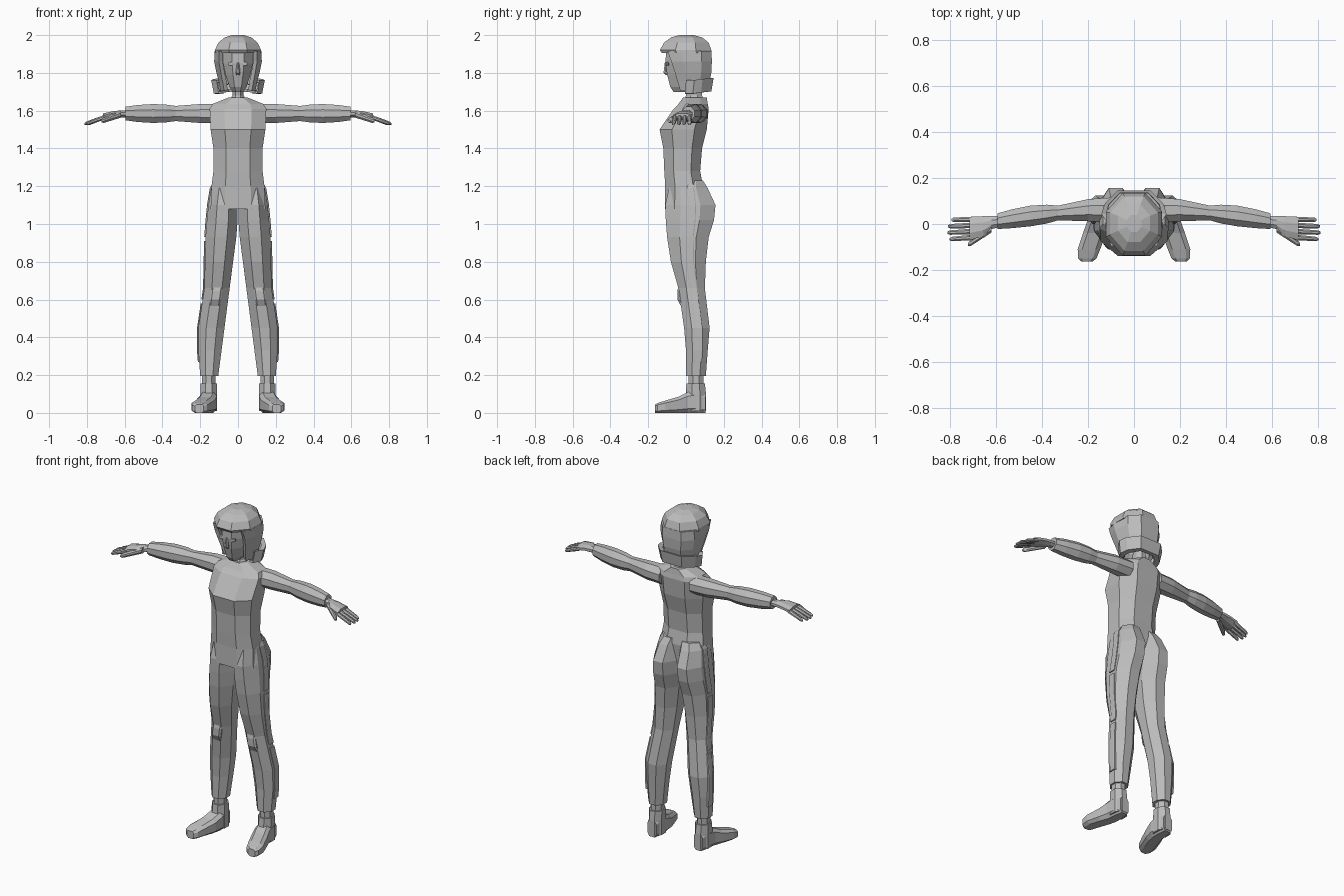
import bpy, bmesh
from mathutils import Vector

cube = bpy.data.objects.get("Cube")
if cube:
    bpy.data.objects.remove(cube, do_unlink=True)

grey = bpy.data.materials.new("plain_grey")
grey.use_nodes = True
colour = (0.5, 0.5, 0.5, 1)
grey.diffuse_color = colour
grey.node_tree.nodes["Principled BSDF"].inputs["Base Color"].default_value = colour


def finish(name, bm, mirror=False):
    mesh = bpy.data.meshes.new(name)
    bm.to_mesh(mesh)
    bm.free()
    mesh.materials.append(grey)
    part = bpy.data.objects.new(name, mesh)
    bpy.context.collection.objects.link(part)
    if mirror:
        modifier = part.modifiers.new("mirror", "MIRROR")
        modifier.use_mirror_merge = False
    return part


def bridge(bm, rings, closed):
    for upper, lower in zip(rings, rings[1:]):
        count = len(upper)
        for i in range(count if closed else count - 1):
            j = (i + 1) % count
            bm.faces.new((upper[i], upper[j], lower[j], lower[i]))


def loft(name, axis, sections, chamfer=0.3, mirror=False):
    """Join chamfered rectangles, each given as (position, centre, half size), along an axis."""
    bm = bmesh.new()
    inner = 1 - 2 * chamfer
    corners = [(-inner, -1), (inner, -1), (1, -inner), (1, inner),
               (inner, 1), (-inner, 1), (-1, inner), (-1, -inner)]
    rings = []
    for position, centre, half in sections:
        ring = []
        for u, v in corners:
            point = [centre[0] + half[0] * u, centre[1] + half[1] * v]
            point.insert("xyz".index(axis), position)
            ring.append(bm.verts.new(point))
        rings.append(ring)
    bridge(bm, rings, closed=True)
    bm.faces.new(rings[0])
    bm.faces.new(rings[-1])
    bmesh.ops.recalc_face_normals(bm, faces=bm.faces[:])
    return finish(name, bm, mirror)


def span(z, left, right, front, back):
    """Horizontal section from its four limits."""
    return z, ((left + right) / 2, (front + back) / 2), ((right - left) / 2, (back - front) / 2)


def centred(rows):
    """Sections symmetrical about the body from (height, half width, front, back)."""
    return [span(z, -width, width, front, back) for z, width, front, back in rows]


def digit(name, start, end, radius):
    """Drooping finger tapering from the palm to its tip."""
    start, end = Vector(start), Vector(end)
    sections = []
    for along, size in ((0, 1), (0.5, 0.9), (0.9, 0.8), (1, 0.4)):
        point = start.lerp(end, along)
        sections.append((point.x, point.yz, (radius * size, radius * size)))
    loft(name, "x", sections, mirror=True)


def horseshoe(name, rows, thickness):
    """Band open at the front from (height, half width, front, back, lift at the back)."""
    bm = bmesh.new()
    rings = []
    for z, width, front, back, lift in rows:
        side = [(0.8 * width, front, z), (width, front + (back - front) * 0.3, z),
                (0.9 * width, back * 0.6, z + lift / 2), (width / 2, back, z + lift)]
        points = [(-x, y, height) for x, y, height in side] + side[::-1]
        rings.append([bm.verts.new(point) for point in points])
    bridge(bm, rings, closed=False)
    band = finish(name, bm)
    modifier = band.modifiers.new("thickness", "SOLIDIFY")
    modifier.thickness = thickness
    modifier.offset = -1


# Torso and neck
loft("torso", "z", centred([
    (1.08, 0.145, -0.11, 0.08), (1.2, 0.14, -0.11, 0.09), (1.28, 0.13, -0.115, 0.075),
    (1.4, 0.13, -0.12, 0.085), (1.5, 0.145, -0.14, 0.11), (1.61, 0.15, -0.065, 0.12),
    (1.635, 0.135, -0.04, 0.115), (1.67, 0.05, -0.015, 0.11)]), chamfer=0.26)
loft("neck", "z", centred([
    (1.64, 0.05, -0.015, 0.1), (1.68, 0.03, 0, 0.085), (1.76, 0.03, -0.01, 0.08)]))

# Legs: height, outer side, front and back; the inner side slopes evenly from the crotch
leg_profile = [
    (1.23, 0.12, -0.03, 0.09), (1.19, 0.142, -0.09, 0.115), (1.1, 0.157, -0.11, 0.156),
    (1.02, 0.165, -0.107, 0.148), (0.93, 0.172, -0.1, 0.12), (0.8, 0.175, -0.08, 0.105),
    (0.66, 0.178, -0.04, 0.1), (0.45, 0.21, -0.01, 0.125), (0.33, 0.21, 0, 0.115),
    (0.195, 0.2, 0, 0.105)]


def inner_side(z):
    return max(0.002, 0.13 * (1 - z))


def leg_at(z):
    for upper, lower in zip(leg_profile, leg_profile[1:]):
        if lower[0] <= z <= upper[0]:
            return Vector(upper).lerp(Vector(lower), (upper[0] - z) / (upper[0] - lower[0]))


loft("legs", "z", [span(z, inner_side(z), outer, front, back)
                   for z, outer, front, back in leg_profile], mirror=True)

# Knee pads standing slightly proud of the legs
pad_sections = []
for z, proud in ((0.665, 0), (0.645, 0.008), (0.6, 0.014), (0.565, 0)):
    front = leg_at(z)[2] - proud
    middle = (inner_side(z) + leg_at(z)[1]) / 2
    pad_sections.append(span(z, middle - 0.03, middle + 0.03, front, front + 0.06))
loft("knee_pads", "z", pad_sections, chamfer=0.15, mirror=True)

# Raised strips down the outside of each leg
for label, top, bottom in (("thigh", 1.21, 0.93), ("knee", 0.91, 0.6), ("calf", 0.58, 0.27)):
    bends = [row[0] for row in leg_profile if bottom < row[0] < top]
    sections = []
    for z in [top, *bends, bottom]:
        _, outer, front, back = leg_at(z)
        middle = (front + back) / 2 + 0.01
        sections.append(span(z, outer - 0.015, outer + 0.007, middle - 0.02, middle + 0.02))
    loft(label + "_strips", "z", sections, chamfer=0.1, mirror=True)

# Ankles and shoes
ankle = (0.155, 0.052)
loft("ankles", "z", [(z, ankle, (0.035, 0.04)) for z in (0.21, 0.12)], mirror=True)
loft("shoe_uppers", "z", [(z, ankle, (0.043, depth)) for z, depth in
                          ((0.155, 0.048), (0.1, 0.054), (0.01, 0.054))], mirror=True)
shoe_profile = [  # distance back, middle, half width, height
    (0.104, 0.155, 0.03, 0.1), (0.06, 0.156, 0.042, 0.12), (0.01, 0.158, 0.046, 0.11),
    (-0.04, 0.172, 0.05, 0.085), (-0.11, 0.196, 0.049, 0.065), (-0.15, 0.203, 0.04, 0.052),
    (-0.164, 0.205, 0.023, 0.045)]
loft("shoes", "y", [(y, (middle, height / 2), (half, height / 2))
                    for y, middle, half, height in shoe_profile], chamfer=0.2, mirror=True)

# Arms: distance out, middle depth, half depth, half height
arm_profile = [
    (0.1, 0.06, 0.055, 0.05), (0.2, 0.06, 0.048, 0.05), (0.33, 0.048, 0.032, 0.04),
    (0.38, 0.043, 0.041, 0.047), (0.45, 0.035, 0.045, 0.05), (0.53, 0.023, 0.041, 0.045),
    (0.595, 0.012, 0.034, 0.036)]
loft("arms", "x", [(x, (middle, 1.585), (depth, height))
                   for x, middle, depth, height in arm_profile], mirror=True)

# Hands: palm widening from the wrist, four fingers and a thumb
palm_profile = [(0.58, 0.011, 0.023, 1.583), (0.62, 0.006, 0.028, 1.583),
                (0.655, -0.01, 0.044, 1.58), (0.715, -0.019, 0.05, 1.568)]
loft("palms", "x", [(x, (middle, z), (half, 0.018))
                    for x, middle, half, z in palm_profile], mirror=True)
for i, (label, tip) in enumerate((("little", 0.795), ("ring", 0.81),
                                  ("middle", 0.812), ("index", 0.802))):
    digit(label + "_fingers", (0.7, 0.02 - 0.026 * i, 1.568),
          (tip, 0.018 - 0.028 * i, 1.53), radius=0.012)
digit("thumbs", (0.62, -0.02, 1.58), (0.722, -0.09, 1.545), radius=0.017)

# Face
loft("face", "z", centred([
    (1.7, 0.028, -0.066, 0.02), (1.725, 0.045, -0.083, 0.05), (1.79, 0.066, -0.1, 0.08),
    (1.85, 0.078, -0.108, 0.09), (1.93, 0.085, -0.106, 0.09)]))
loft("nose", "z", centred([
    (1.855, 0.006, -0.112, -0.09), (1.8, 0.012, -0.119, -0.09), (1.79, 0.01, -0.108, -0.09)]))
loft("eyes", "z", [span(z, 0.036 - half, 0.036 + half, -0.11, -0.09) for z, half in
                   ((1.857, 0.014), (1.85, 0.018), (1.84, 0.014))], mirror=True)

# Hair: crown with overhanging fringe, side curtain, flicked-out ends
loft("hair_crown", "z", centred([
    (1.905, 0.122, -0.128, 0.134), (1.92, 0.122, -0.138, 0.134), (1.96, 0.104, -0.117, 0.12),
    (1.988, 0.07, -0.078, 0.085), (2, 0.032, -0.035, 0.04)]))
horseshoe("hair_curtain", [
    (1.915, 0.124, -0.098, 0.135, 0), (1.86, 0.126, -0.078, 0.137, 0),
    (1.8, 0.114, -0.058, 0.134, 0), (1.755, 0.102, -0.045, 0.125, 0),
    (1.705, 0.092, -0.03, 0.1, 0.035)], thickness=0.022)
horseshoe("hair_ends", [
    (1.757, 0.112, 0.006, 0.13, 0.012), (1.762, 0.142, 0, 0.146, 0.012),
    (1.69, 0.128, -0.006, 0.134, 0.012), (1.688, 0.095, 0, 0.112, 0.012)], thickness=0.012)
